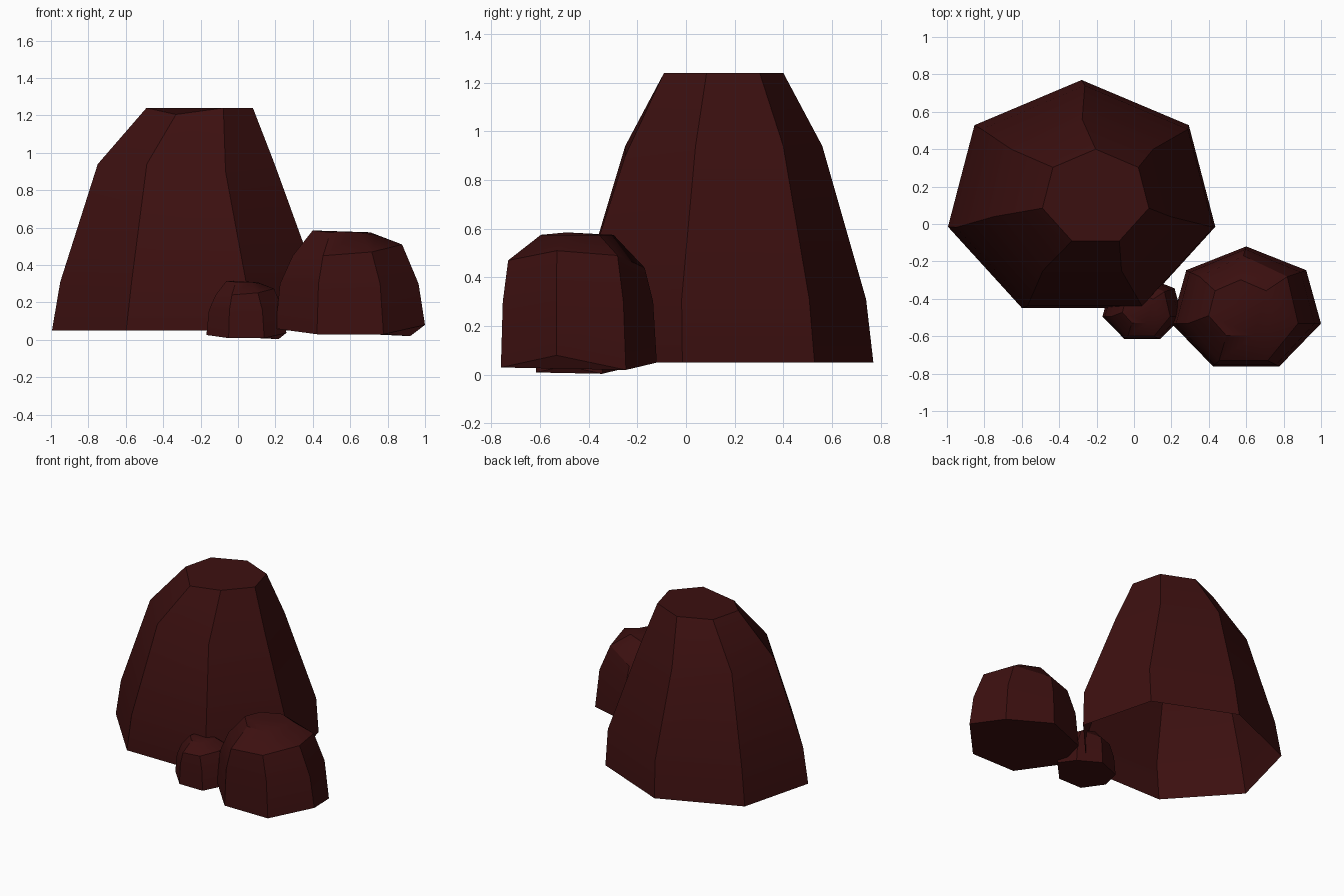
import bpy, bmesh, math

cube = bpy.data.objects.get("Cube")
if cube:
    bpy.data.objects.remove(cube, do_unlink=True)

# Single dark red stone colour
stone = bpy.data.materials.new("dark_red_stone")
stone.use_nodes = True
colour = (0.045, 0.005, 0.005, 1)
stone.diffuse_color = colour
bsdf = stone.node_tree.nodes["Principled BSDF"]
bsdf.inputs["Base Color"].default_value = colour
bsdf.inputs["Roughness"].default_value = 0.9

SIDES = 7


def rock(name, rings, nudges, closed_base):
    """Stack seven-sided rings (cx, cy, rx, ry, z); nudges lift single corners.
    Corners count clockwise from the back."""
    bm = bmesh.new()
    loops = []
    for r, (cx, cy, rx, ry, z) in enumerate(rings):
        loop = []
        for i in range(SIDES):
            a = math.tau * i / SIDES
            dz = nudges.get((r, i), 0)
            loop.append(bm.verts.new((cx + rx * math.sin(a), cy + ry * math.cos(a), z + dz)))
        loops.append(loop)
    for low, high in zip(loops, loops[1:]):
        for i in range(SIDES):
            j = (i + 1) % SIDES
            bm.faces.new((low[j], low[i], high[i], high[j]))
    bm.faces.new(loops[-1][::-1])
    if closed_base:
        bm.faces.new(loops[0])
    mesh = bpy.data.meshes.new(name)
    bm.to_mesh(mesh)
    bm.free()
    mesh.materials.append(stone)
    obj = bpy.data.objects.new(name, mesh)
    bpy.context.collection.objects.link(obj)
    bpy.ops.object.select_all(action="DESELECT")
    obj.select_set(True)
    bpy.context.view_layer.objects.active = obj
    bpy.ops.object.shade_smooth_by_angle(angle=math.radians(30))
    return obj


# Tall boulder, open underneath
rock("large_boulder", [
    (-0.28, 0.128, 0.733, 0.642, 0.05),
    (-0.263, 0.12, 0.705, 0.62, 0.31),
    (-0.277, 0.134, 0.485, 0.426, 0.94),
    (-0.205, 0.142, 0.292, 0.258, 1.24),
], {(2, 3): -0.04, (3, 4): -0.035}, False)

# Rounded boulder with an uneven base and a chipped front left corner
base_lift = [0.0, -0.03, 0.03, -0.02, -0.02, 0.01, 0.0]
chips = {(0, i): dz for i, dz in enumerate(base_lift)}
chips.update({(2, 2): 0.04, (2, 1): 0.02, (2, 0): -0.03, (2, 4): -0.02, (2, 5): -0.02,
              (3, 2): -0.015, (3, 5): 0.01})
medium = rock("medium_boulder", [
    (0.60, -0.457, 0.41, 0.337, 0.05),
    (0.595, -0.46, 0.38, 0.325, 0.30),
    (0.585, -0.465, 0.30, 0.295, 0.47),
    (0.57, -0.455, 0.175, 0.157, 0.575),
], chips, True)

# Smaller copy of the rounded boulder
small = medium.copy()
small.data = medium.data.copy()
small.name = "small_boulder"
small.scale = (0.535, 0.53, 0.55)
small.location = (0.045 - 0.60 * 0.535, -0.455 + 0.457 * 0.53, -0.007)
bpy.context.collection.objects.link(small)
